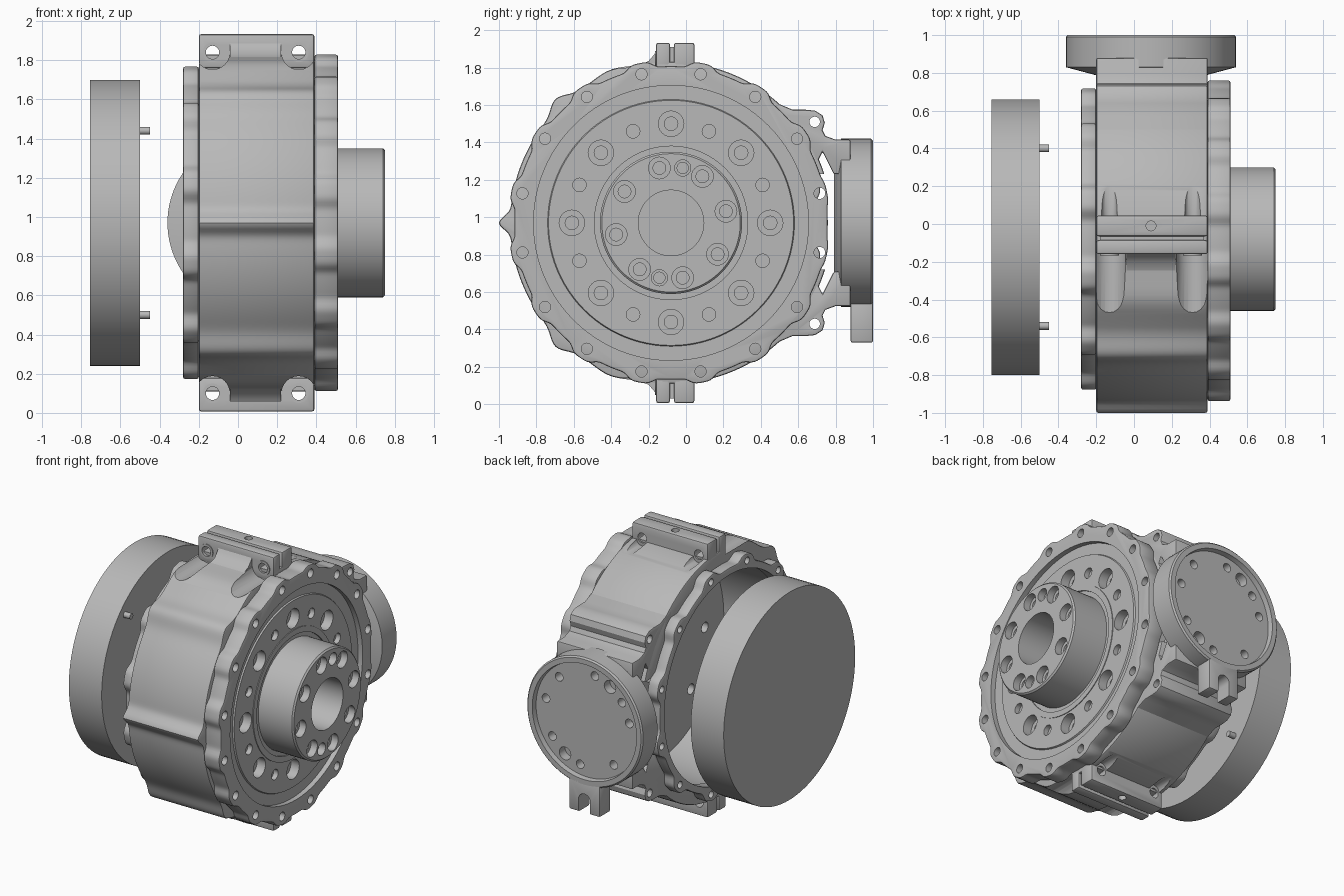
import bpy, bmesh
from math import sin, cos, pi, radians, exp

if "Cube" in bpy.data.objects:
    bpy.data.objects.remove(bpy.data.objects["Cube"])

CY, CZ = -0.08, 0.97      # main axis, runs along x
NX = 0.09                 # centre of the side port, runs along y

metal = bpy.data.materials.new("grey_metal")
metal.use_nodes = True
GREY = (0.48, 0.48, 0.48, 1)
metal.diffuse_color = GREY
metal.node_tree.nodes["Principled BSDF"].inputs["Base Color"].default_value = GREY
helpers = []


def make(name, bm):
    bmesh.ops.remove_doubles(bm, verts=bm.verts, dist=1e-5)
    bmesh.ops.recalc_face_normals(bm, faces=bm.faces)
    me = bpy.data.meshes.new(name)
    bm.to_mesh(me)
    bm.free()
    me.materials.append(metal)
    ob = bpy.data.objects.new(name, me)
    bpy.context.collection.objects.link(ob)
    return ob


def spin(bm, profile, axis="x", u=CY, v=CZ, seg=96):
    """Closed (radius, along) profile revolved about an axis through (u, v)."""
    rings = []
    for r, t in profile:
        ring = []
        for i in range(seg):
            a = u + r * cos(2 * pi * i / seg)
            b = v + r * sin(2 * pi * i / seg)
            ring.append(bm.verts.new({"x": (t, a, b), "y": (a, t, b), "z": (a, b, t)}[axis]))
        rings.append(ring)
    for k in range(len(profile)):
        n = (k + 1) % len(profile)
        if profile[k][0] == 0 and profile[n][0] == 0:
            continue
        for i in range(seg):
            j = (i + 1) % seg
            bm.faces.new((rings[k][i], rings[k][j], rings[n][j], rings[n][i]))


def rod(r, t0, t1):
    return [(0, t0), (r, t0), (r, t1), (0, t1)]


def lathe(name, profile, axis="x", u=CY, v=CZ, seg=96):
    bm = bmesh.new()
    spin(bm, profile, axis, u, v, seg)
    return make(name, bm)


def prism(name, pts, x0, x1, bevel=0.0):
    """(y, z) outline extruded along x."""
    bm = bmesh.new()
    f = bm.faces.new([bm.verts.new((x0, y, z)) for y, z in pts])
    ext = bmesh.ops.extrude_face_region(bm, geom=[f])
    for v in ext["geom"]:
        if isinstance(v, bmesh.types.BMVert):
            v.co.x = x1
    ob = make(name, bm)
    if bevel:
        m = ob.modifiers.new("edge", "BEVEL")
        m.width, m.segments, m.limit_method, m.angle_limit = bevel, 2, "ANGLE", radians(50)
        apply(ob, m)
    return ob


def block(name, x0, x1, y0, y1, z0, z1, bevel=0.0):
    return prism(name, [(y0, z0), (y1, z0), (y1, z1), (y0, z1)], x0, x1, bevel)


def apply(ob, m):
    bpy.context.view_layer.objects.active = ob
    bpy.ops.object.modifier_apply(modifier=m.name)


def cutter(ob):
    ob.hide_render = True
    helpers.append(ob)
    return ob


def drill(holes, axis="x"):
    """One cutter from several (profile, u, v) holes."""
    bm = bmesh.new()
    for profile, u, v in holes:
        spin(bm, profile, axis, u, v, 24)
    return cutter(make("drill", bm))


def cut(ob, *tools):
    for t in tools:
        m = ob.modifiers.new("cut", "BOOLEAN")
        m.operation, m.solver, m.object = "DIFFERENCE", "EXACT", t
        apply(ob, m)
    return ob


def polar(r, deg, u=CY, v=CZ):
    return u + r * cos(radians(deg)), v + r * sin(radians(deg))


def lobed(base, bumps, power=4, n=360):
    """Circle outline with rounded lobes given as (angle, height, width)."""
    pts = []
    for i in range(n):
        a = 360 * i / n
        r = base
        for ang, h, w in bumps:
            d = abs((a - ang + 180) % 360 - 180)
            r = max(r, base + h * exp(-(d / w) ** power))
        pts.append(polar(r, a))
    return pts


# Main housing, ribbed along x and hollow
ribs = [(180, 0.06, 3), (133, 0.045, 5), (227, 0.045, 5), (112, 0.02, 7), (248, 0.02, 7)]
housing = prism("housing", lobed(0.86, ribs, 2), -0.2, 0.39, 0.012)
bore = cutter(lathe("bore", rod(0.74, -0.5, 0.45)))
window = cutter(block("window", -0.4, 0.6, 0.6, 0.85, 0.72, 1.23))
scoops = []
for s in (1, -1):
    for x in (-0.13, 0.31):
        scoops.append((rod(0.088, -0.9, -0.15), x, CZ + s * 0.87))
        scoops.append((rod(0.042, 0.035, 0.4), x, CZ + s * 0.855))
cut(housing, bore, window, drill(scoops, "y"))

# Split clamp flanges, top and bottom, with a saddle between the bolt scoops
clamp_holes = drill([(rod(0.034, -0.3, 0.2), x, CZ + s * 0.87)
                     for s in (1, -1) for x in (-0.13, 0.31)], "y")
pin_holes = drill([(rod(0.026, z, z + 0.1), NX, -0.01) for z in (-0.05, 1.88)], "z")
for tag, s in (("top", 1), ("bottom", -1)):
    z0, z1 = sorted((CZ + s * 0.79, CZ + s * 0.963))
    cut(block("clamp_front_" + tag, -0.2, 0.39, -0.16, -0.085, z0, z1, 0.012), clamp_holes)
    cut(block("clamp_back_" + tag, -0.2, 0.39, -0.065, 0.045, z0, z1, 0.012),
        clamp_holes, pin_holes)
    w0, w1 = sorted((CZ + s * 0.80, CZ + s * 0.94))
    cut(block("clamp_shim_" + tag, -0.18, 0.37, -0.09, -0.06, w0, w1), clamp_holes)
    saddle = [(-0.15, 0.93), (-0.17, 0.90), (-0.20, 0.865), (-0.26, 0.84), (-0.36, 0.81), (-0.15, 0.81)]
    prism("clamp_saddle_" + tag, [(y, CZ + s * z) for y, z in saddle], -0.04, 0.22)
    for x in (-0.13, 0.31):
        lathe("clamp_screw_" + tag, [(0.034, -0.166), (0.05, -0.166), (0.05, -0.15), (0.034, -0.15)],
              "y", x, CZ + s * 0.87, 32)

# Output flange with sixteen lobes, lower beside the port
lobes = [(11.25 + 22.5 * k, 0.012 if k in (0, 15) else 0.032, 5) for k in range(16)]
cut(prism("output_flange", lobed(0.838, lobes), 0.39, 0.51, 0.01),
    cutter(lathe("flange_bore", rod(0.735, 0.3, 0.6))),
    drill([(rod(0.03, 0.3, 0.6), *polar(0.81, a)) for a, h, w in lobes]))

# Output plate and hub
hub = lathe("output_hub", [(0.175, 0.28), (0.175, 0.75), (0.37, 0.75), (0.38, 0.74),
            (0.38, 0.48), (0.41, 0.48), (0.41, 0.49), (0.45, 0.49), (0.45, 0.485), (0.655, 0.485),
            (0.66, 0.475), (0.742, 0.475), (0.742, 0.28)])


def counterbore(r0, r1, top, step, end):
    return [(0, top + 0.05), (r0, top + 0.05), (r0, step), (r1, step), (r1, end), (0, end)]


plate_holes = [(counterbore(0.068, 0.036, 0.49, 0.42, 0.2), *polar(0.53, 45 * k)) for k in range(8)]
plate_holes += [(rod(0.036, 0.45, 0.55), *polar(0.53, 45 * k + 22.5)) for k in range(8)]
for a in (12, 56, 102, 146):
    for b in (a, a + 180):
        plate_holes.append((counterbore(0.058, 0.034, 0.75, 0.70, 0.6), *polar(0.3, b)))
for a in (78, 258):
    plate_holes.append((counterbore(0.043, 0.03, 0.75, 0.70, 0.55), *polar(0.3, a)))
cut(hub, drill(plate_holes))

# Rear flange ring with twelve lobes
lobes = [(15 + 30 * k, 0.05, 6) for k in range(12)]
cut(prism("rear_flange", lobed(0.768, lobes), -0.28, -0.2, 0.01),
    cutter(lathe("rear_bore", rod(0.72, -0.4, -0.1))),
    drill([(rod(0.024, -0.4, -0.1), *polar(0.772, a)) for a, h, w in lobes]))

# Rear cover disc and its locating pins
lathe("rear_cover", rod(0.73, -0.755, -0.5), u=-0.07)
for y, z in ((-0.54, 1.44), (0.40, 0.50)):
    lathe("cover_pin", rod(0.02, -0.51, -0.45), u=y, v=z, seg=24)

# Arms with drilled ears, joining the housing to the side port
arm = [(0.44, 0.66), (0.57, 0.605), (0.64, 0.605), (0.69, 0.60), (0.73, 0.575), (0.742, 0.535),
       (0.73, 0.495), (0.745, 0.465), (0.80, 0.445), (0.88, 0.445), (0.88, 0.26), (0.79, 0.26),
       (0.73, 0.38), (0.67, 0.26), (0.62, 0.27), (0.44, 0.58)]
ear_holes = drill([(rod(0.028, -0.4, 0.6), 0.688, CZ + s * 0.54) for s in (1, -1)])
for tag, s in (("upper", 1), ("lower", -1)):
    cut(prism("port_arm_" + tag, [(y, CZ + s * z) for y, z in arm], -0.2, 0.39, 0.01), ear_holes)

# Side port with recessed, drilled face
port = lathe("side_port", [(0, 0.79), (0.3, 0.79), (0.45, 0.83), (0.45, 0.99), (0.44, 1.0),
                           (0.405, 1.0), (0.40, 0.965), (0, 0.965)], "y", NX)
port_holes = [(rod(0.045 if a in (58, 238) else 0.03, 0.9, 1.05), *polar(0.33, 180 - a, NX))
              for a in (11, 36, 58, 80, 132, 168, 214, 238, 260, 308)]
cut(port, drill(port_holes, "y"))

# Forked tab under the port
fork = block("cable_fork", NX - 0.12, NX + 0.12, 0.88, 1.0, 0.33, 0.555, 0.01)
slot = cutter(block("slot", NX - 0.045, NX + 0.045, 0.8, 1.1, 0.2, 0.42))
cut(fork, slot, drill([(rod(0.045, 0.8, 1.1), NX, 0.42)], "y"))

# Remove cutters and smooth the curved faces
for ob in helpers:
    bpy.data.objects.remove(ob)
bpy.ops.object.select_all(action="DESELECT")
for ob in bpy.context.scene.objects:
    if ob.type == "MESH":
        ob.select_set(True)
        bpy.context.view_layer.objects.active = ob
bpy.ops.object.shade_smooth_by_angle(angle=radians(30))
